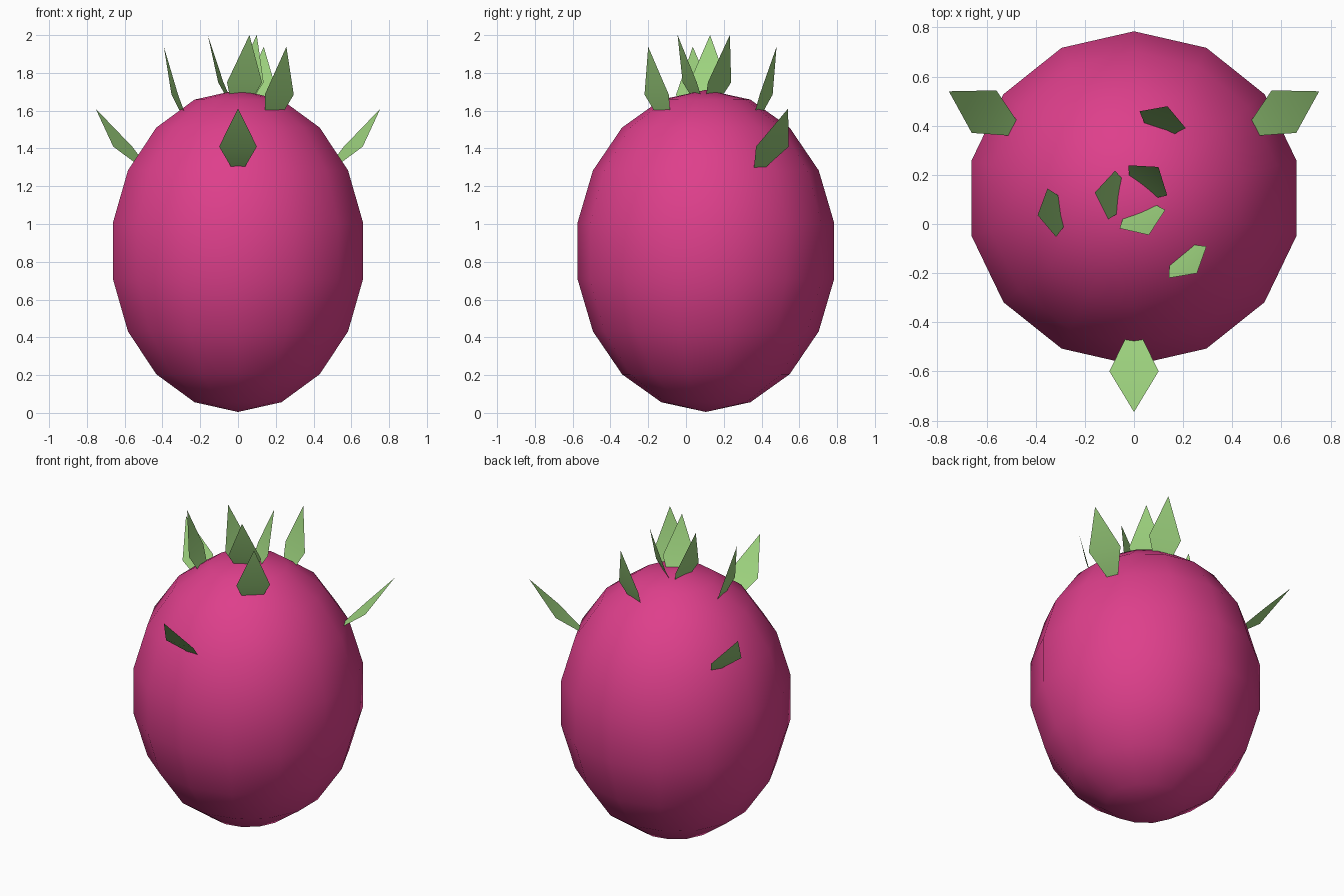
import bpy
import bmesh
from math import cos, sin, radians
from mathutils import Matrix, Vector

cube = bpy.data.objects.get("Cube")
if cube:
    bpy.data.objects.remove(cube)

CENTRE = Vector((0, 0.105, 0))


def make_material(name, colour):
    mat = bpy.data.materials.new(name)
    mat.use_nodes = True
    mat.diffuse_color = (*colour, 1)
    bsdf = mat.node_tree.nodes["Principled BSDF"]
    bsdf.inputs["Base Color"].default_value = (*colour, 1)
    bsdf.inputs["Roughness"].default_value = 0.8
    return mat


def finish(bm, name, mat):
    for face in bm.faces:
        face.smooth = True
    mesh = bpy.data.meshes.new(name)
    bm.to_mesh(mesh)
    bm.free()
    mesh.materials.append(mat)
    obj = bpy.data.objects.new(name, mesh)
    obj.location = CENTRE
    bpy.context.collection.objects.link(obj)
    return obj


def make_leaf(name, mat, angle, radius, height, tilt):
    """Thin kite-shaped scale, folded slightly outward at its widest line."""
    def along(length, elevation, half_width):
        e = radians(elevation)
        return Vector((radius + length * cos(e), half_width, height + length * sin(e)))

    bm = bmesh.new()
    tip = bm.verts.new(along(0.26, tilt, 0))
    left, right = (bm.verts.new(along(0, 0, w)) for w in (0.1, -0.1))
    base_l, base_r = (bm.verts.new(along(-0.174, tilt - 11, w)) for w in (0.035, -0.035))
    bm.faces.new((right, tip, left))
    bm.faces.new((base_r, right, left, base_l))
    bm.transform(Matrix.Rotation(radians(angle), 4, 'Z'))
    finish(bm, name, mat)


pink = make_material("fruit pink", (0.73, 0.05, 0.26))
green = make_material("leaf green", (0.34, 0.65, 0.21))

# Egg-shaped fruit body
bm = bmesh.new()
bmesh.ops.create_uvsphere(bm, u_segments=14, v_segments=9, radius=1)
bm.transform(Matrix.Translation((0, 0, 0.8575)) @ Matrix.Diagonal((0.69, 0.69, 0.8525, 1)))
finish(bm, "fruit_body", pink)

# Three rings of three leaves: start angle, radius and height of widest line, tilt
rings = {
    "lower_leaf": (-90, 0.705, 1.41, 50.5),
    "upper_leaf": (-50, 0.34, 1.685, 77),
    "crown_leaf": (-68, 0.092, 1.75, 74.5),
}
for name, (start, radius, height, tilt) in rings.items():
    for i in range(3):
        make_leaf(f"{name}_{i + 1}", green, start + 120 * i, radius, height, tilt)
